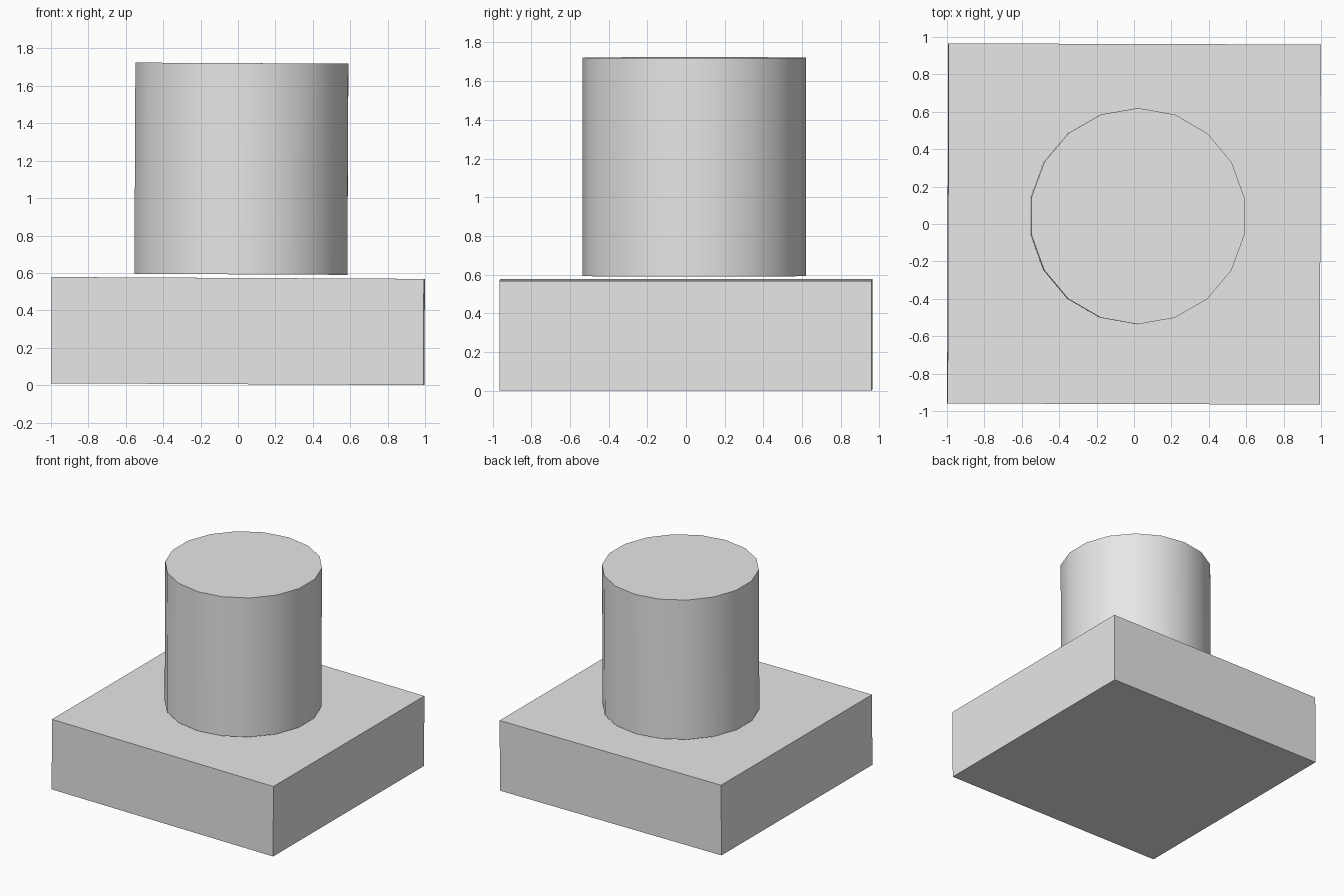
import bpy
import math

if "Cube" in bpy.data.objects:
    bpy.data.objects.remove(bpy.data.objects["Cube"], do_unlink=True)

TILT = (0, 0.005, -0.003)  # slight lean shared by both parts

grey = bpy.data.materials.new("light_grey")
grey.use_nodes = True
colour = (0.8, 0.8, 0.8, 1)
grey.diffuse_color = colour
grey.node_tree.nodes["Principled BSDF"].inputs["Base Color"].default_value = colour


def finish(name):
    obj = bpy.context.object
    obj.name = name
    obj.data.materials.clear()
    obj.data.materials.append(grey)
    return obj


# Square slab base
bpy.ops.mesh.primitive_cube_add(size=1, location=(0, 0, 0.289), rotation=TILT)
base = finish("base")
base.scale = (1.99, 1.925, 0.568)
bpy.ops.object.transform_apply(location=False, rotation=False, scale=True)

# Eighteen-sided column, hovering just above the base
bpy.ops.mesh.primitive_cylinder_add(
    vertices=18, radius=0.578, depth=1.129,
    location=(0.018, 0.042, 1.157), rotation=TILT)
finish("column")
bpy.ops.object.shade_smooth_by_angle(angle=math.radians(30))
